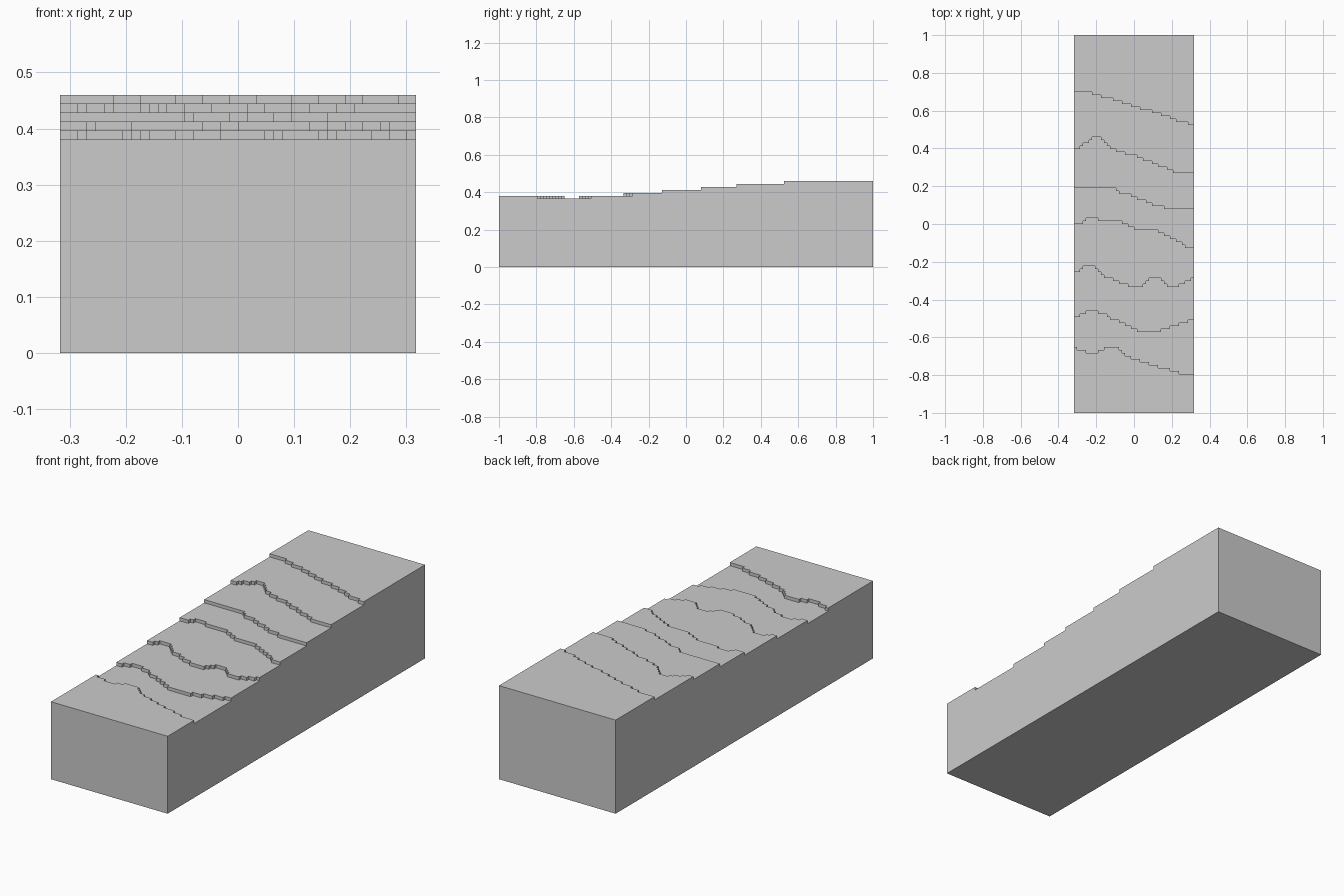
import bpy, bmesh

if "Cube" in bpy.data.objects:
    bpy.data.objects.remove(bpy.data.objects["Cube"])

C = 2 / 126            # grid cell
COLS = 40              # cells across x
HALF = 63              # cells from the centre to each end

# Terrace edges, front to back: (column, y) control points in cells
EDGES = [
    [(0, -41), (2, -42), (4, -43), (7, -43), (9, -42), (10, -41), (14, -41), (17, -44), (23, -46), (36, -50), (39, -50)],
    [(0, -31), (5, -29), (7, -29), (15, -33), (22, -36), (27, -36), (33, -34), (39, -32)],
    [(0, -16), (4, -14), (6, -14), (9, -17), (13, -19), (19, -21), (22, -21), (25, -18), (28, -18), (31, -21), (34, -21), (39, -18)],
    [(0, 0), (1, 0), (5, 2), (7, 2), (8, 1), (14, 1), (21, -2), (26, -2), (33, -5), (37, -8), (39, -8)],
    [(0, 12), (12, 12), (16, 10), (20, 9), (24, 7), (31, 5), (39, 5)],
    [(0, 25), (1, 25), (6, 29), (8, 29), (11, 26), (14, 24), (19, 23), (24, 21), (29, 19), (34, 17), (39, 17)],
    [(0, 44), (4, 44), (14, 41), (20, 39), (27, 37), (35, 34), (39, 33)],
]
HEIGHTS = [24, 23, 24, 25, 26, 27, 28, 29]


def sample(points, col):
    for (c0, y0), (c1, y1) in zip(points, points[1:]):
        if c0 <= col <= c1:
            return round(y0 + (y1 - y0) * (col - c0) / (c1 - c0))


def staircase(points):
    """Blocky outline running left to right along the cell grid."""
    path = []
    for col in range(COLS):
        y = sample(points, col)
        if path and path[-1][1] == y:
            path[-1] = (col + 1, y)
        else:
            path += [(col, y), (col + 1, y)]
    return path


bm = bmesh.new()


def face(points):
    bm.faces.new([bm.verts.new(((x - COLS / 2) * C, y * C, z * C)) for x, y, z in points])


paths = [[(0, -HALF), (COLS, -HALF)]] + [staircase(e) for e in EDGES] + [[(0, HALF), (COLS, HALF)]]

# Flat terrace tops
for h, near, far in zip(HEIGHTS, paths, paths[1:]):
    face([(x, y, h) for x, y in near] + [(x, y, h) for x, y in reversed(far)])

# Risers, with the front and back walls as the first and last
levels = [0] + HEIGHTS + [0]
for path, low, high in zip(paths, levels, levels[1:]):
    for (xa, ya), (xb, yb) in zip(path, path[1:]):
        face([(xa, ya, low), (xb, yb, low), (xb, yb, high), (xa, ya, high)])

# Stepped side walls and the underside
for end in (0, -1):
    profile = []
    for path, low, high in zip(paths, levels, levels[1:]):
        x, y = path[end]
        profile += [(x, y, low), (x, y, high)]
    face(profile)
face([(0, -HALF, 0), (0, HALF, 0), (COLS, HALF, 0), (COLS, -HALF, 0)])

bmesh.ops.remove_doubles(bm, verts=bm.verts, dist=C * 0.05)
bmesh.ops.recalc_face_normals(bm, faces=bm.faces)
mesh = bpy.data.meshes.new("terraced_block")
bm.to_mesh(mesh)
bm.free()
bpy.context.collection.objects.link(bpy.data.objects.new("terraced_block", mesh))
